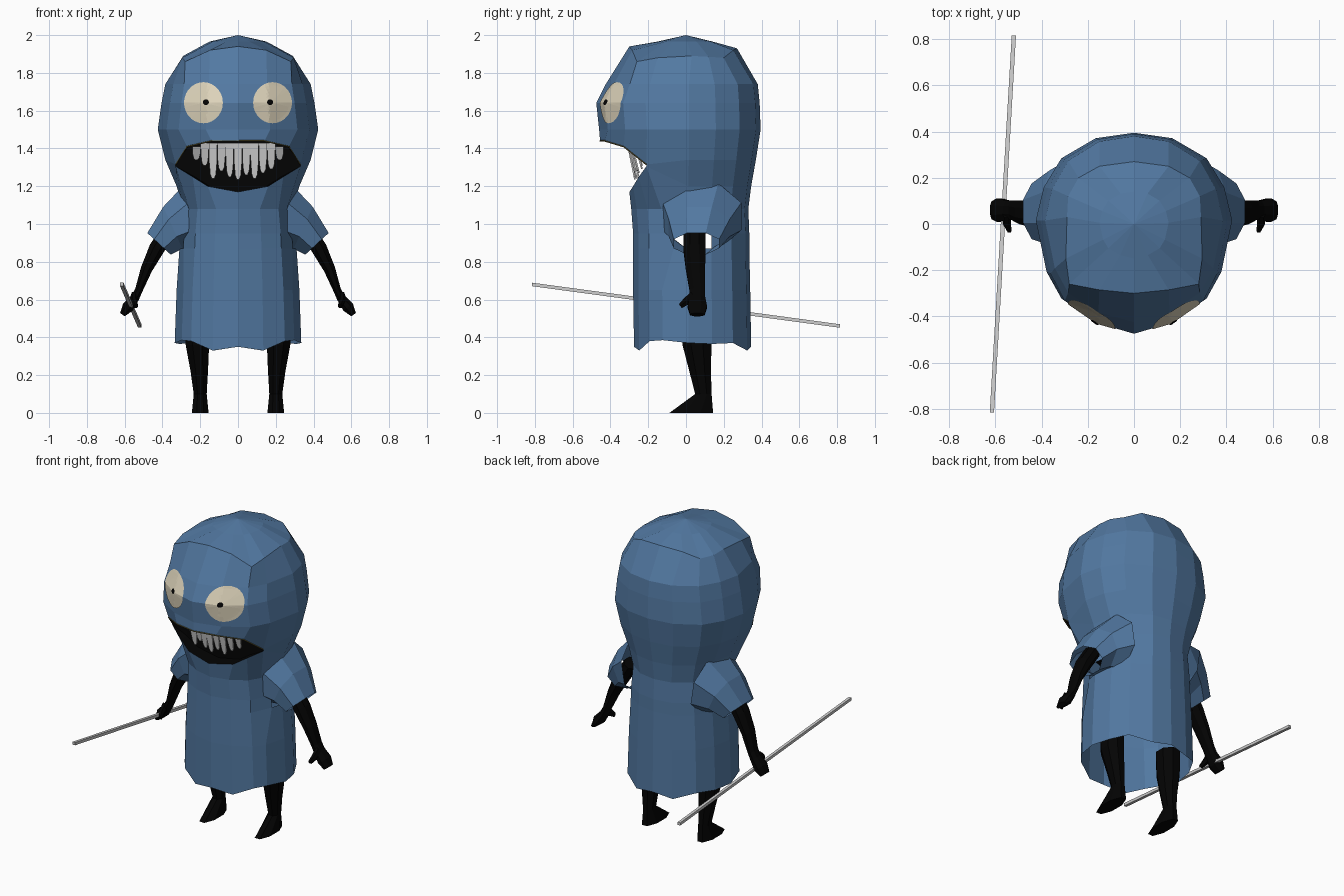
import bpy
import bmesh
import math
from mathutils import Vector
from mathutils.bvhtree import BVHTree

default_cube = bpy.data.objects.get("Cube")
if default_cube:
    bpy.data.objects.remove(default_cube, do_unlink=True)


def make_material(name, red, green, blue):
    material = bpy.data.materials.new(name)
    material.use_nodes = True
    color = (red, green, blue, 1)
    material.diffuse_color = color
    shader = material.node_tree.nodes["Principled BSDF"]
    shader.inputs["Base Color"].default_value = color
    shader.inputs["Roughness"].default_value = 0.9
    return material


cloth_blue = make_material("cloth blue", .085, .19, .36)
skin_black = make_material("skin black", .001, .001, .001)
eye_cream = make_material("eye cream", .72, .65, .49)
tooth_grey = make_material("tooth grey", .7, .7, .7)
staff_grey = make_material("staff grey", .6, .6, .6)
lip_olive = make_material("lip olive", .12, .1, .03)


def make_object(name, bm, material, recalc=True):
    if recalc:
        bmesh.ops.recalc_face_normals(bm, faces=bm.faces)
    mesh = bpy.data.meshes.new(name)
    bm.to_mesh(mesh)
    mesh.materials.append(material)
    obj = bpy.data.objects.new(name, mesh)
    bpy.context.collection.objects.link(obj)
    return obj


def bridge(bm, lower, upper, closed=True, keep=lambda column: True):
    """Join two rows of vertices with quads."""
    count = len(lower)
    for i in range(count if closed else count - 1):
        j = (i + 1) % count
        if keep(i):
            bm.faces.new((lower[i], lower[j], upper[j], upper[i]))


def loft(name, rings, material, sides=8, caps=True, mirror=1):
    """Skin elliptical rings, each given as centre and two half axes."""
    bm = bmesh.new()
    rows = []
    for center, u, v in rings:
        row = []
        for k in range(sides):
            angle = math.tau * (k + .5) / sides
            p = Vector(center) + Vector(u) * math.cos(angle) + Vector(v) * math.sin(angle)
            row.append(bm.verts.new((p.x * mirror, p.y, p.z)))
        rows.append(row)
    for lower, upper in zip(rows, rows[1:]):
        bridge(bm, lower, upper)
    if caps:
        bm.faces.new(rows[0])
        bm.faces.new(rows[-1])
    return make_object(name, bm, material)


def limb_rings(path):
    """Rings square to a path in the xz plane: centre, y radius, cross radius."""
    rings = []
    for i, (center, depth, width) in enumerate(path):
        before = Vector(path[max(i - 1, 0)][0])
        after = Vector(path[min(i + 1, len(path) - 1)][0])
        across = (after - before).cross(Vector((0, 1, 0))).normalized()
        rings.append((center, (0, depth, 0), across * width))
    return rings


# Hooded cloak: half cross-section from front centre to back centre
SECTION = [(0, -1), (.4, -.9), (.74, -.7), (.89, -.45), (1, .04),
           (.92, .4), (.74, .72), (.39, .94), (0, 1)]
UPPER_LIP = [(0, -.455, 1.44), (.14, -.43, 1.44), (.27, -.33, 1.41), (.33, -.21, 1.315)]
LOWER_LIP = [(0, -.30, 1.17), (.16, -.28, 1.2), (.24, -.25, 1.25), (.33, -.21, 1.305)]
HEM = [.35, .33, .38, .385, .37, .365, .37, .33, .35]
CROWN = [(0, -.3, 1.94), (.15, -.285, 1.92), (.28, -.26, 1.86), (.295, -.15, 1.88),
         (.29, .03, 1.89), (.285, .12, 1.885), (.24, .2, 1.88), (.15, .25, 1.92), (0, .27, 1.93)]


def cloak_ring(width, front, back, heights, placed=()):
    """Scale the section to one ring; placed points replace its first ones."""
    if not isinstance(heights, list):
        heights = [heights] * len(SECTION)
    half = []
    for (x, y), z in zip(SECTION, heights):
        half.append((x * width, y * (front if y < 0 else back), z))
    half[:len(placed)] = placed
    return half + [(-x, y, z) for x, y, z in half[-2:0:-1]]


cloak_rings = [
    cloak_ring(.335, .275, .345, HEM),
    cloak_ring(.325, .28, .34, .65),
    cloak_ring(.31, .28, .335, .87),
    cloak_ring(.305, .28, .335, .95),
    cloak_ring(.29, .29, .33, 1.08),
    cloak_ring(.325, .3, .345, 1.2, LOWER_LIP),
    cloak_ring(.385, .4, .37, 1.34, UPPER_LIP),
    cloak_ring(.425, .46, .395, 1.5),
    cloak_ring(.405, .475, .39, 1.64),
    cloak_ring(.385, .425, .38, 1.74),
    cloak_ring(.3, .3, .27, 1.9, CROWN),
    cloak_ring(.15, .15, .14, 1.966),
]
ARMHOLE_ROW, MOUTH_ROW = 2, 5
ARMHOLE_COLUMNS = (3, 4, 11, 12)
MOUTH_COLUMNS = (0, 1, 2, 13, 14, 15)

# Draw the front edge of each armhole back under the sleeve
for ring in cloak_rings[ARMHOLE_ROW:ARMHOLE_ROW + 2]:
    for column in (3, 13):
        x, y, z = ring[column]
        ring[column] = (x * 1.05, -.065, z)

bm = bmesh.new()
rows = [[bm.verts.new(p) for p in ring] for ring in cloak_rings]
for r in range(len(rows) - 1):
    gaps = {ARMHOLE_ROW: ARMHOLE_COLUMNS, MOUTH_ROW: MOUTH_COLUMNS}.get(r, ())
    bridge(bm, rows[r], rows[r + 1], keep=lambda column: column not in gaps)
apex = bm.verts.new((0, 0, 2))
for i, vert in enumerate(rows[-1]):
    bm.faces.new((vert, rows[-1][(i + 1) % len(rows[-1])], apex))
bmesh.ops.recalc_face_normals(bm, faces=bm.faces)
cloak_tree = BVHTree.FromBMesh(bm)
make_object("hooded_cloak", bm, cloth_blue)


# Mouth cavity: roof, back wall and floor behind the lips
def both_sides(half):
    return [(-x, y, z) for x, y, z in half[:0:-1]] + list(half)


def mouth_back(lip, rise):
    return [(x * .95, -.2, z + rise) for x, y, z in lip[:-1]] + [lip[-1]]


bm = bmesh.new()
mouth_lines = [UPPER_LIP, mouth_back(UPPER_LIP, .01), mouth_back(LOWER_LIP, 0), LOWER_LIP]
rows = [[bm.verts.new(p) for p in both_sides(line)] for line in mouth_lines]
for upper, lower in zip(rows, rows[1:]):
    bridge(bm, lower, upper, closed=False)
make_object("mouth_cavity", bm, skin_black, recalc=False)

# Thin trim along the upper lip
lip_curve = bpy.data.curves.new("upper_lip_trim", "CURVE")
lip_curve.dimensions = "3D"
lip_curve.bevel_depth = .004
lip_curve.bevel_resolution = 0
spline = lip_curve.splines.new("POLY")
lip_points = both_sides(UPPER_LIP)
spline.points.add(len(lip_points) - 1)
for point, position in zip(spline.points, lip_points):
    point.co = (*position, 1)
lip_curve.materials.append(lip_olive)
bpy.context.collection.objects.link(bpy.data.objects.new("upper_lip_trim", lip_curve))

# Teeth: broad flat fangs of uneven length hung along an arc
TOOTH_TIPS = [1.34, 1.31, 1.24, 1.28, 1.25, 1.235, 1.26, 1.24, 1.27, 1.29, 1.34]
for i, tip in enumerate(TOOTH_TIPS):
    x = (i - 5) * .044
    y = -.31 + 1.2 * x * x
    top = 1.43 if abs(x) < .2 else 1.41
    fang = []
    for t, width in ((0, .025), (.55, .023), (.88, .017), (1, .007)):
        fang.append(((x, y + .04 * t, top + (tip - top) * t), (width, 0, 0), (0, .006, 0)))
    loft(f"tooth_{i + 1}", fang, tooth_grey, sides=4)
    for vert in bpy.data.objects[f"tooth_{i + 1}"].data.vertices:
        vert.co.x = x + (vert.co.x - x) * 1.25


# Eyes: thin discs laid over the face
def face_disc(name, x, z, radius_x, radius_z, lift, material):
    bm = bmesh.new()
    steps, rings = 28, 7

    def on_face(px, pz):
        hit = cloak_tree.ray_cast(Vector((px, -2, pz)), Vector((0, 1, 0)))[0]
        return bm.verts.new((px, hit.y - lift, pz))

    middle = on_face(x, z)
    previous = None
    for r in range(1, rings + 1):
        row = []
        for k in range(steps):
            angle = math.tau * k / steps
            row.append(on_face(x + radius_x * r / rings * math.cos(angle),
                               z + radius_z * r / rings * math.sin(angle)))
        if previous:
            bridge(bm, previous, row)
        else:
            for k in range(steps):
                bm.faces.new((middle, row[k], row[(k + 1) % steps]))
        previous = row
    make_object(name, bm, material, recalc=False)


# Sleeves, arms, legs and eyes, one of each per side
for side, s in (("left", 1), ("right", -1)):
    face_disc(f"{side}_eye", s * .183, 1.642, .103, .109, .005, eye_cream)
    face_disc(f"{side}_pupil", s * .17, 1.645, .016, .015, .009, skin_black)

    loft(f"{side}_sleeve", [
        ((.25, .085, 1.04), (0, .225, .0), (.03, 0, .19)),
        ((.345, .07, .98), (0, .175, 0), (.055, 0, .12)),
        ((.418, .055, .895), (0, .13, 0), (.067, 0, .062)),
    ], cloth_blue, caps=False, mirror=s)

    loft(f"{side}_arm", limb_rings([
        ((.36, .045, .98), .062, .045),
        ((.43, .045, .87), .064, .045),
        ((.485, .05, .76), .055, .033),
        ((.525, .06, .65), .045, .022),
        ((.545, .06, .61), .045, .025),
        ((.583, .06, .56), .055, .034),
        ((.612, .06, .52), .042, .016),
    ]), skin_black, mirror=s)

    loft(f"{side}_thumb", [
        ((.552, .045, .615), (0, -.02, .03), (.018, 0, 0)),
        ((.55, 0, .59), (0, -.012, .02), (.017, 0, 0)),
        ((.54, -.03, .565), (0, -.009, .012), (.011, 0, 0)),
    ], skin_black, sides=6, mirror=s)

    loft(f"{side}_leg", [
        ((.215, .055, .5), (0, .085, 0), (.07, 0, 0)),
        ((.215, .058, .36), (0, .083, 0), (.067, 0, 0)),
        ((.205, .075, .22), (0, .062, 0), (.05, 0, 0)),
        ((.2, .092, .1), (0, .047, 0), (.037, 0, 0)),
        ((.2, .028, 0), (0, .125, 0), (.048, 0, 0)),
    ], skin_black, mirror=s)

# Long staff held in the right hand
start, end = Vector((-.615, -.815, .68)), Vector((-.52, .815, .46))
loft("staff", [(p, (.013, 0, 0), (0, 0, .013)) for p in (start, end)], staff_grey, sides=4)
